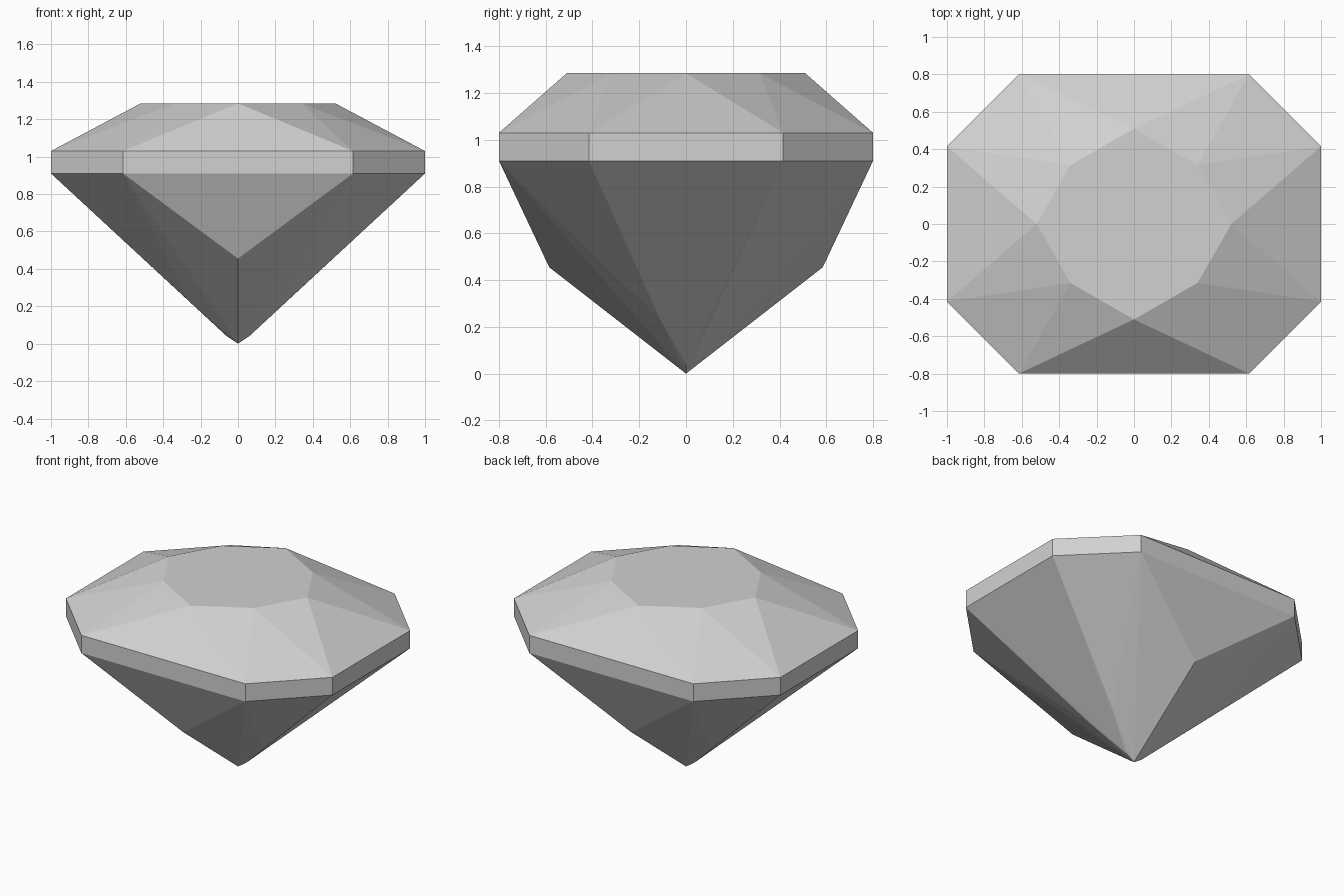
import bpy
import bmesh
import math

default = bpy.data.objects.get("Cube")
if default:
    bpy.data.objects.remove(default, do_unlink=True)


def grey_material(name, value):
    mat = bpy.data.materials.new(name)
    mat.use_nodes = True
    colour = (value, value, value, 1)
    mat.diffuse_color = colour
    mat.node_tree.nodes["Principled BSDF"].inputs["Base Color"].default_value = colour
    return mat


def mirrored(x, y, z):
    """The point and its reflections across the x and y planes."""
    return {(sx * x, sy * y, z) for sx in (1, -1) for sy in (1, -1)}


GIRDLE_LOW, GIRDLE_HIGH, TABLE = 0.91, 1.03, 1.285
corners = set()

# Girdle: eight-sided band with chamfered corners
for z in (GIRDLE_LOW, GIRDLE_HIGH):
    corners |= mirrored(0.615, 0.8, z) | mirrored(1, 0.415, z)

# Table: flat octagon turned half a step against the girdle
for x, y in ((0, 0.51), (0.34, 0.315), (0.52, 0)):
    corners |= mirrored(x, y, TABLE)

# Pavilion: facet points that narrow down to the tip
for point in ((0, 0.585, 0.455), (0.264, 0.11, 0.23), (0.06, 0, 0.04), (0, 0, 0)):
    corners |= mirrored(*point)

# Every facet is convex, so the hull of the corners is the cut stone
bm = bmesh.new()
for co in sorted(corners):
    bm.verts.new(co)
bmesh.ops.remove_doubles(bm, verts=bm.verts, dist=0.0001)
bmesh.ops.convex_hull(bm, input=bm.verts)
bmesh.ops.dissolve_limit(bm, angle_limit=math.radians(0.3),
                         verts=bm.verts, edges=bm.edges)
bmesh.ops.recalc_face_normals(bm, faces=bm.faces)

mesh = bpy.data.meshes.new("cut_gemstone")
bm.to_mesh(mesh)
bm.free()
mesh.materials.append(grey_material("pale grey", 0.64))
gem = bpy.data.objects.new("cut_gemstone", mesh)
bpy.context.collection.objects.link(gem)
